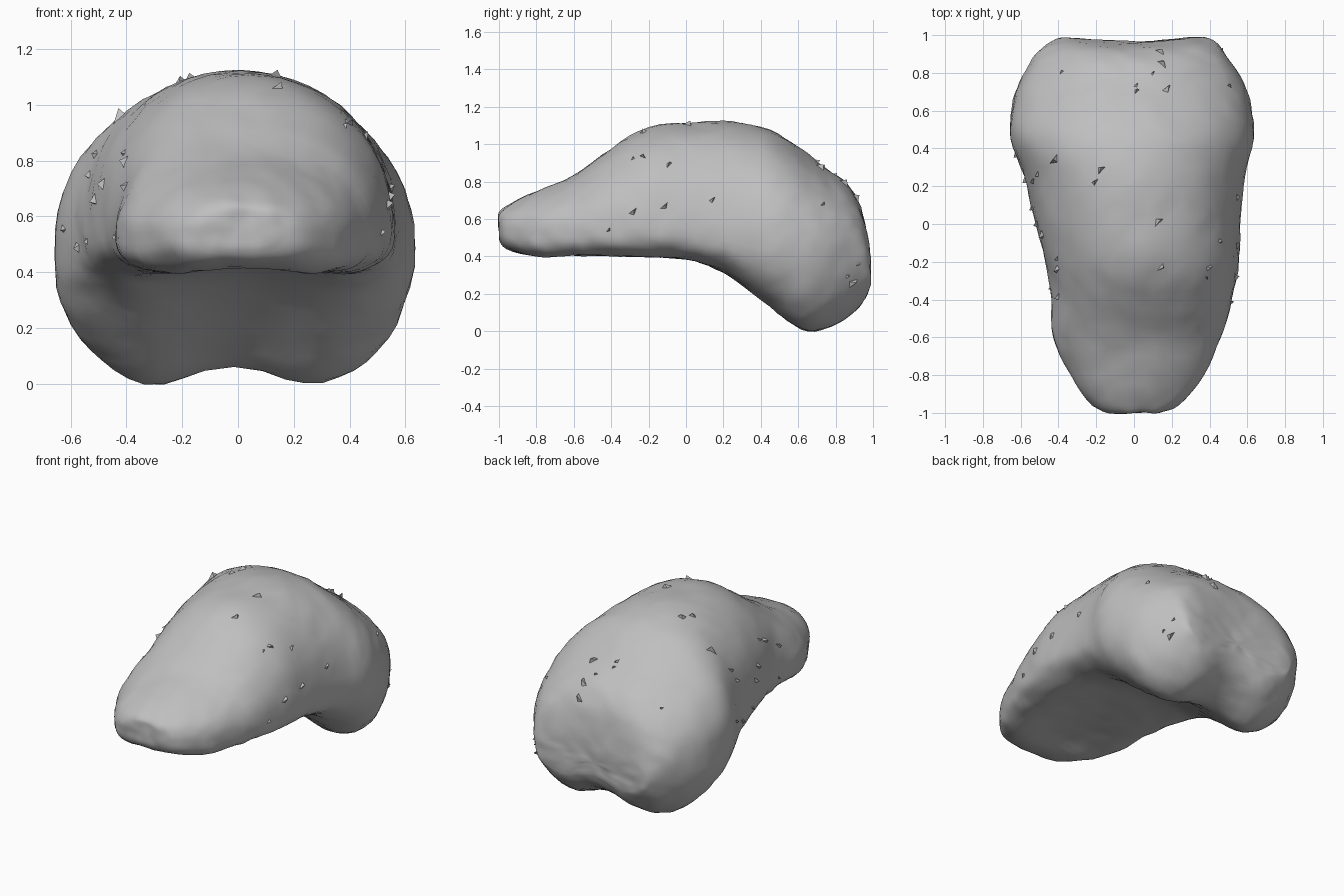
import bpy, bmesh, math, random
from mathutils import Vector, noise

cube = bpy.data.objects.get("Cube")
if cube:
    bpy.data.objects.remove(cube)
random.seed(7)

stone = bpy.data.materials.new("grey stone")
stone.use_nodes = True
GREY = (0.52, 0.52, 0.52, 1)
stone.diffuse_color = GREY
stone.node_tree.nodes["Principled BSDF"].inputs["Base Color"].default_value = GREY

# Sections along the body: y, right edge, left edge, top, widest height, bottom
STATIONS = [
    (-1, -.13, .14, .63, .56, .49),
    (-.96, -.22, .24, .67, .55, .43),
    (-.8, -.34, .375, .75, .54, .375),
    (-.6, -.43, .46, .835, .54, .375),
    (-.4, -.435, .52, .98, .55, .375),
    (-.2, -.47, .555, 1.09, .56, .365),
    (.05, -.535, .565, 1.12, .55, .345),
    (.25, -.58, .585, 1.12, .53, .25),
    (.45, -.66, .635, 1.08, .5, .09),
    (.62, -.65, .62, .97, .47, -.035),
    (.75, -.61, .58, .87, .46, -.03),
    (.87, -.54, .51, .79, .44, .04),
    (.95, -.46, .45, .67, .41, .12),
    (.99, -.4, .4, .47, .34, .2),
]


def spline(a, b, c, d, t):
    return b + .5 * t * (c - a + t * (2 * a - 5 * b + 4 * c - d + t * (3 * (b - c) + d - a)))


def sections(steps):
    last = len(STATIONS) - 1
    for i in range(last):
        ends = [STATIONS[max(0, min(last, i + k))] for k in (-1, 0, 1, 2)]
        for s in range(steps):
            yield [spline(*v, s / steps) for v in zip(*ends)]
    yield STATIONS[last]


def power(v, e):
    return math.copysign(abs(v) ** e, v)


def hump(q):
    return max(0, 1 - q * q) ** 2


def outline(sec, shrink=1, count=56):
    """Domed top, squarer hollow underside, two rounded lobes at the rear."""
    y, right, left, top, mid, bottom = sec
    rear = max(0, min(1, (y - .1) / .4))
    nose = max(0, min(1, (y + 1) / .3))
    back = max(0, min(1, (y - .8) / .19))
    for k in range(count):
        a = math.tau * k / count
        c, s = math.cos(a), math.sin(a)
        e = 2 / 2.05 if s >= 0 else 2 / (3 - .5 * rear)
        u = power(c, e) * shrink
        x = (left + right) / 2 + u * (left - right) / 2
        z = mid + power(abs(s), e) * ((top if s >= 0 else bottom) - mid) * shrink
        if s < 0:
            hollow = .065 * nose + .045 * rear * (1 - back)
            z += hollow * hump(u / (.85 - .3 * rear)) * abs(s) * shrink
        yield Vector((x, y - .025 * back * hump(x / .4), z))


# Body: loft the outlines, with shrinking rings to close both ends
loops = [list(outline(s)) for s in sections(4)]
for shrink in (.75, .5, .25):
    loops.insert(0, list(outline(STATIONS[0], shrink)))
    loops.append(list(outline(STATIONS[-1], shrink)))
bm = bmesh.new()
rings = [[bm.verts.new(p) for p in loop] for loop in loops]
for a, b in zip(rings, rings[1:]):
    for k in range(len(a)):
        j = (k + 1) % len(a)
        bm.faces.new((a[k], a[j], b[j], b[k]))
for ring in (rings[0], rings[-1]):
    cap = bm.faces.new(ring)
    bmesh.ops.poke(bm, faces=[cap])
bmesh.ops.recalc_face_normals(bm, faces=bm.faces)
for _ in range(2):
    bmesh.ops.smooth_vert(bm, verts=bm.verts, factor=.3,
                          use_axis_x=True, use_axis_y=True, use_axis_z=True)
bm.normal_update()

# Gentle lumps over the surface
shifts = [v.normal * (.006 * noise.noise(v.co * 5) + .007 * noise.noise(v.co * 13))
          for v in bm.verts]
for v, shift in zip(bm.verts, shifts):
    v.co += shift
bmesh.ops.triangulate(bm, faces=bm.faces)
bm.normal_update()
sites = [(f.calc_center_median(), f.normal.copy()) for f in bm.faces if f.calc_area() > .0005]


def add_object(name, bm, angle):
    mesh = bpy.data.meshes.new(name)
    bm.to_mesh(mesh)
    bm.free()
    mesh.materials.append(stone)
    ob = bpy.data.objects.new(name, mesh)
    bpy.context.collection.objects.link(ob)
    bpy.ops.object.select_all(action='DESELECT')
    ob.select_set(True)
    bpy.context.view_layer.objects.active = ob
    bpy.ops.object.shade_smooth_by_angle(angle=math.radians(angle))


add_object("stone_body", bm, 30)

# Chips: small sharp flakes standing out of the sides and rear
bm = bmesh.new()
places = [s for s in sites if s[0].y > -.6 and s[0].z > .1 and s[1].z > -.4 and s[0].y < .93]
for centre, normal in random.sample(places, 34):
    side = normal.orthogonal().normalized()
    across = normal.cross(side)
    size = random.uniform(.025, .055)
    turn = random.uniform(0, math.tau)
    base = []
    for k in range(3):
        a = turn + math.tau * k / 3
        base.append(bm.verts.new(centre - normal * .01
                    + side * math.cos(a) * size + across * math.sin(a) * size * .5))
    tip = bm.verts.new(centre + normal * size * .5 + side * size * .4)
    bm.faces.new(base[::-1])
    for k in range(3):
        bm.faces.new((base[k], base[(k + 1) % 3], tip))
bmesh.ops.recalc_face_normals(bm, faces=bm.faces)
add_object("surface_chips", bm, 10)
